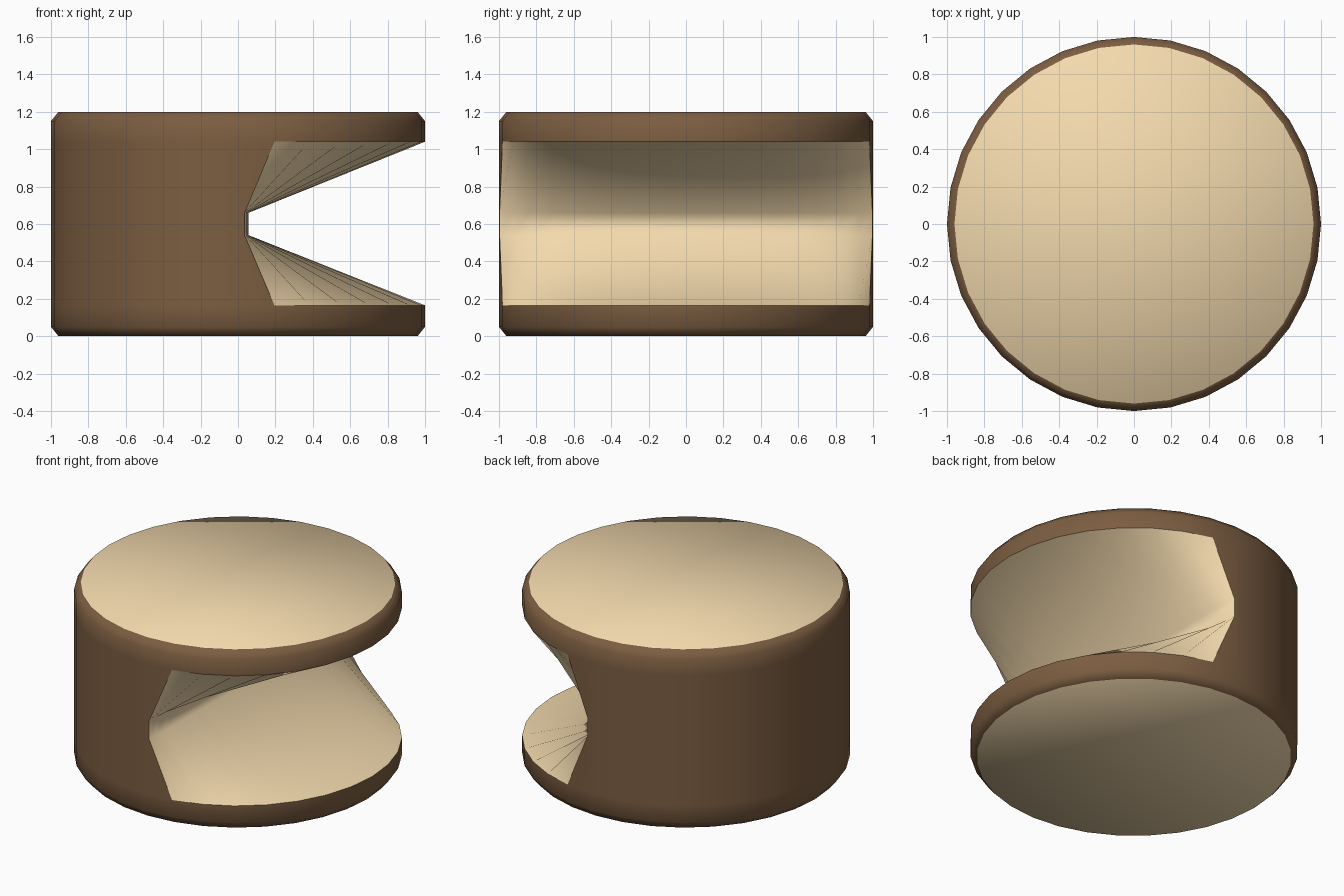
import bpy, bmesh
from math import cos, sin, tau

if "Cube" in bpy.data.objects:
    bpy.data.objects.remove(bpy.data.objects["Cube"])

N = 32                      # sides of the round body
END = 7                     # mouth spans columns -7..7
LOW, HIGH = 0.165, 1.04     # mouth lips
HINGE_LOW, HINGE_HIGH = 0.54, 0.66


def material(name, color):
    m = bpy.data.materials.new(name)
    m.diffuse_color = color
    m.use_nodes = True
    m.node_tree.nodes["Principled BSDF"].inputs["Base Color"].default_value = m.diffuse_color
    return m


bm = bmesh.new()


def face(verts, mat):
    f = bm.faces.new(verts)
    f.material_index = mat
    f.smooth = True


# Rings of the chamfered drum
profile = [(0, 0.96), (0.05, 1), (LOW, 1), (HIGH, 1), (1.15, 1), (1.2, 0.96)]
rings = [[bm.verts.new((r * cos(tau * i / N), r * sin(tau * i / N), z)) for i in range(N)]
         for z, r in profile]

# Caps
face(rings[0], 1)
face(rings[-1], 1)


# Hinge lines at the back of the mouth, bowed slightly forward
def hinge_line(z):
    line = []
    for k in range(-END, END + 1):
        a = tau * k / N
        y = sin(a)
        if abs(k) == END:
            y = (1 - 0.0035) * (1 if k > 0 else -1)   # lies on the drum wall
        line.append(bm.verts.new((0.03 + 0.027 * cos(a), y, z)))
    return line


hinge_low, hinge_high = hinge_line(HINGE_LOW), hinge_line(HINGE_HIGH)

# Drum wall, left open where the mouth is
for j in range(len(rings) - 1):
    a, b = rings[j], rings[j + 1]
    for i in range(N):
        n = (i + 1) % N
        if j != 2 or END < i < N - END - 1:
            face((a[i], a[n], b[n], b[i]), 0)

# Wall panels at the two mouth corners
lo, hi = rings[2], rings[3]
for s, e in ((1, -1), (-1, 0)):
    p, q = s * END, s * (END + 1)
    face((lo[q], lo[p], hinge_low[e], hinge_high[e], hi[p], hi[q]), 0)

# Lower jaw, hinge strip and upper jaw
lips_low = [lo[k] for k in range(-END, END + 1)]
lips_high = [hi[k] for k in range(-END, END + 1)]
rows = [lips_low, hinge_low, hinge_high, lips_high]
for a, b in zip(rows, rows[1:]):
    for i in range(2 * END):
        face((a[i], a[i + 1], b[i + 1], b[i]), 1)

bmesh.ops.recalc_face_normals(bm, faces=bm.faces)

# Crisp border between mouth and wall; caps blend softly into the chamfer
for e in bm.edges:
    mats = {f.material_index for f in e.link_faces}
    if len(mats) == 2 and all(0.1 < v.co.z < 1.1 for v in e.verts):
        e.smooth = False

mesh = bpy.data.meshes.new("open_mouth_drum")
bm.to_mesh(mesh)
bm.free()
mesh.materials.append(material("brown_shell", (0.2, 0.11, 0.053, 1)))
mesh.materials.append(material("tan_inside", (0.9, 0.7, 0.42, 1)))
obj = bpy.data.objects.new("open_mouth_drum", mesh)
bpy.context.collection.objects.link(obj)
